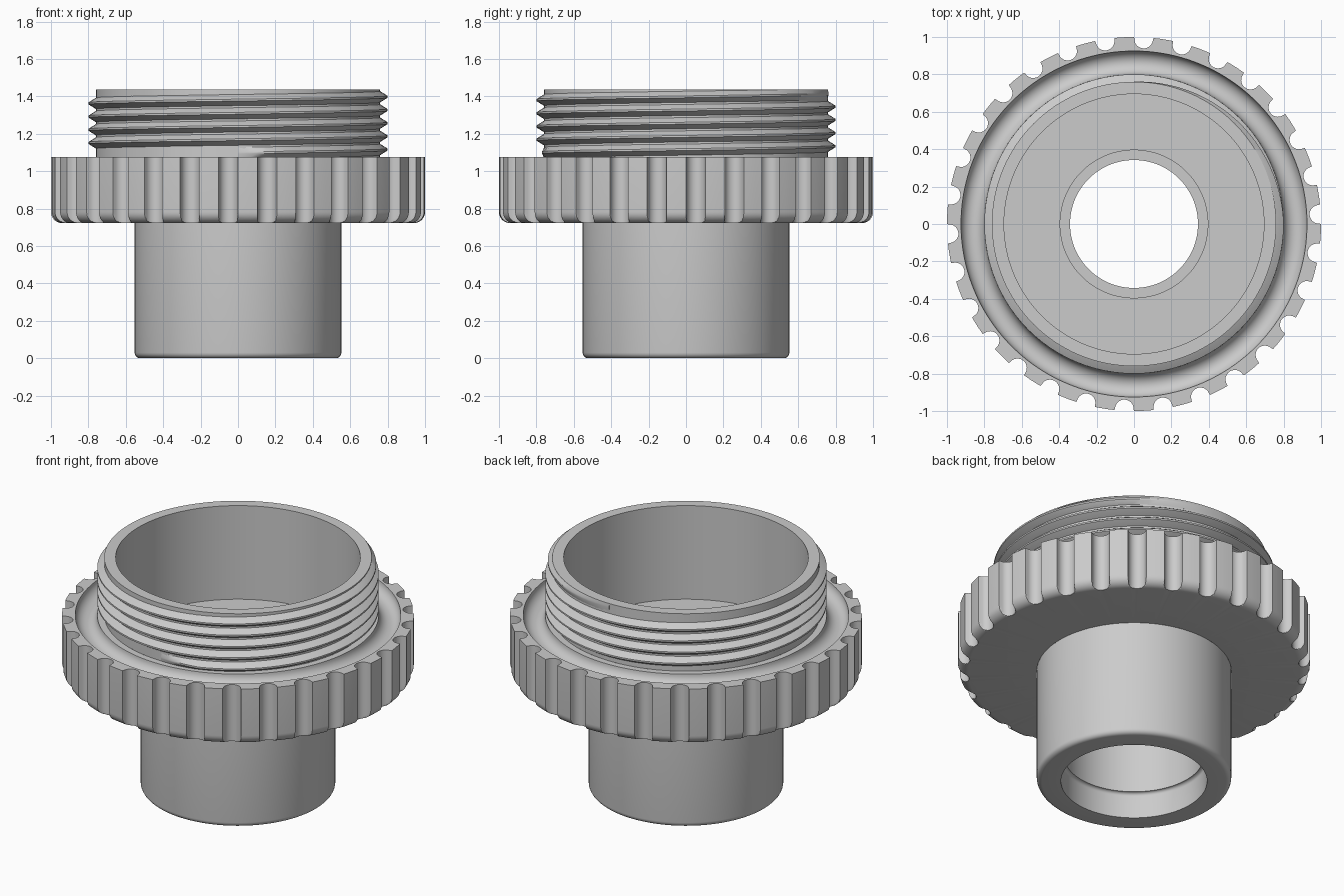
import bpy, bmesh
from math import sin, cos, pi, radians, atan2, hypot

if "Cube" in bpy.data.objects:
    bpy.data.objects.remove(bpy.data.objects["Cube"])

grey = bpy.data.materials.new("plain grey")
grey.use_nodes = True
COLOUR = (0.6, 0.6, 0.6, 1)
grey.diffuse_color = COLOUR
grey.node_tree.nodes["Principled BSDF"].inputs["Base Color"].default_value = COLOUR


def finish(name, bm):
    bmesh.ops.recalc_face_normals(bm, faces=bm.faces)
    mesh = bpy.data.meshes.new(name)
    bm.to_mesh(mesh)
    bm.free()
    obj = bpy.data.objects.new(name, mesh)
    bpy.context.collection.objects.link(obj)
    mesh.materials.append(grey)
    bpy.ops.object.select_all(action='DESELECT')
    bpy.context.view_layer.objects.active = obj
    obj.select_set(True)
    bpy.ops.object.shade_smooth_by_angle(angle=radians(30))
    return obj


def skin(bm, rings, closed):
    """Join consecutive rings of points with quads."""
    rows = [[bm.verts.new(p) for p in ring] for ring in rings]
    n = len(rows[0])
    for a, b in zip(rows, rows[1:]):
        for i in range(n if closed else n - 1):
            j = (i + 1) % n
            bm.faces.new((a[i], a[j], b[j], b[i]))
    return rows


def arc(cx, cz, r, start, end, steps=10):
    return [(cx + r * cos(radians(start + (end - start) * k / steps)),
             cz + r * sin(radians(start + (end - start) * k / steps))) for k in range(steps + 1)]


def lathe(name, profile, outline):
    """Revolve a profile; the outline limits the radius at each angle."""
    bm = bmesh.new()
    skin(bm, [[(min(r, lim) * cos(a), min(r, lim) * sin(a), z) for a, lim in outline]
              for r, z in profile], True)
    return finish(name, bm)


# Outline of the grip: round notches cut into a circle
NOTCHES, NOTCH_R, NOTCH_C = 30, 0.05, 0.99
STEP = 2 * pi / NOTCHES
grip = []
for n in range(NOTCHES):
    mid = n * STEP + radians(3)
    for k in range(13):
        t = radians(90 + 180 * k / 12)
        x, y = NOTCH_C + NOTCH_R * cos(t), -NOTCH_R * sin(t)
        grip.append((mid + atan2(y, x), hypot(x, y)))
    edge = atan2(NOTCH_R, NOTCH_C) + 0.002
    for k in range(4):
        grip.append((mid + edge + (STEP - 2 * edge) * k / 3, 1.0))

circle = [(2 * pi * k / 128, 9) for k in range(128)]

# Grip ring with rounded lower edge and a hollow channel on top
RING_LOW, RING_TOP, TOP = 0.722, 1.077, 1.437
lathe("grip_ring",
      [(0.553, RING_LOW)] + arc(0.94, RING_LOW + 0.06, 0.06, -90, 0, 8)
      + [(1.0, RING_TOP)] + arc(0.8625, RING_TOP, 0.0625, 0, -180, 16) + [(0.76, RING_TOP)], grip)

# Collar and its cup-shaped inside
lathe("collar", [(0.76, RING_TOP), (0.76, TOP), (0.695, TOP), (0.695, 0.85), (0.395, 0.85)], circle)

# Lower tube: bore with an inner lip, widened at the mouth
lathe("lower_tube",
      [(0.395, 0.85), (0.395, 0.8), (0.342, 0.8), (0.342, RING_LOW), (0.395, RING_LOW), (0.395, 0.16)]
      + arc(0.395, 0.14, 0.02, 90, 0, 5) + [(0.415, 0)]
      + arc(0.523, 0.03, 0.03, -90, 0, 5) + [(0.553, RING_LOW)], circle)

# Screw thread: a ridge swept up a helix, fading at both ends
PITCH, TURNS, SEGS = 0.0705, 4.5, 96
rings = []
total = int(TURNS * SEGS)
for k in range(total + 1):
    a = -pi / 2 + 2 * pi * k / SEGS
    z = 1.098 + PITCH * k / SEGS
    fade = min(1, 0.02 + k / 5, 0.02 + (total - k) / 24)
    section = [(0.75, -0.034), (0.76, -0.03), (0.76 + 0.04 * fade, -0.005),
               (0.76 + 0.04 * fade, 0.005), (0.76, 0.03), (0.75, 0.034)]
    rings.append([(r * cos(a), r * sin(a), min(z + dz, TOP - 0.001)) for r, dz in section])
bm = bmesh.new()
rows = skin(bm, rings, True)
for end in (rows[0], rows[-1]):
    bm.faces.new(end)
finish("screw_thread", bm)
